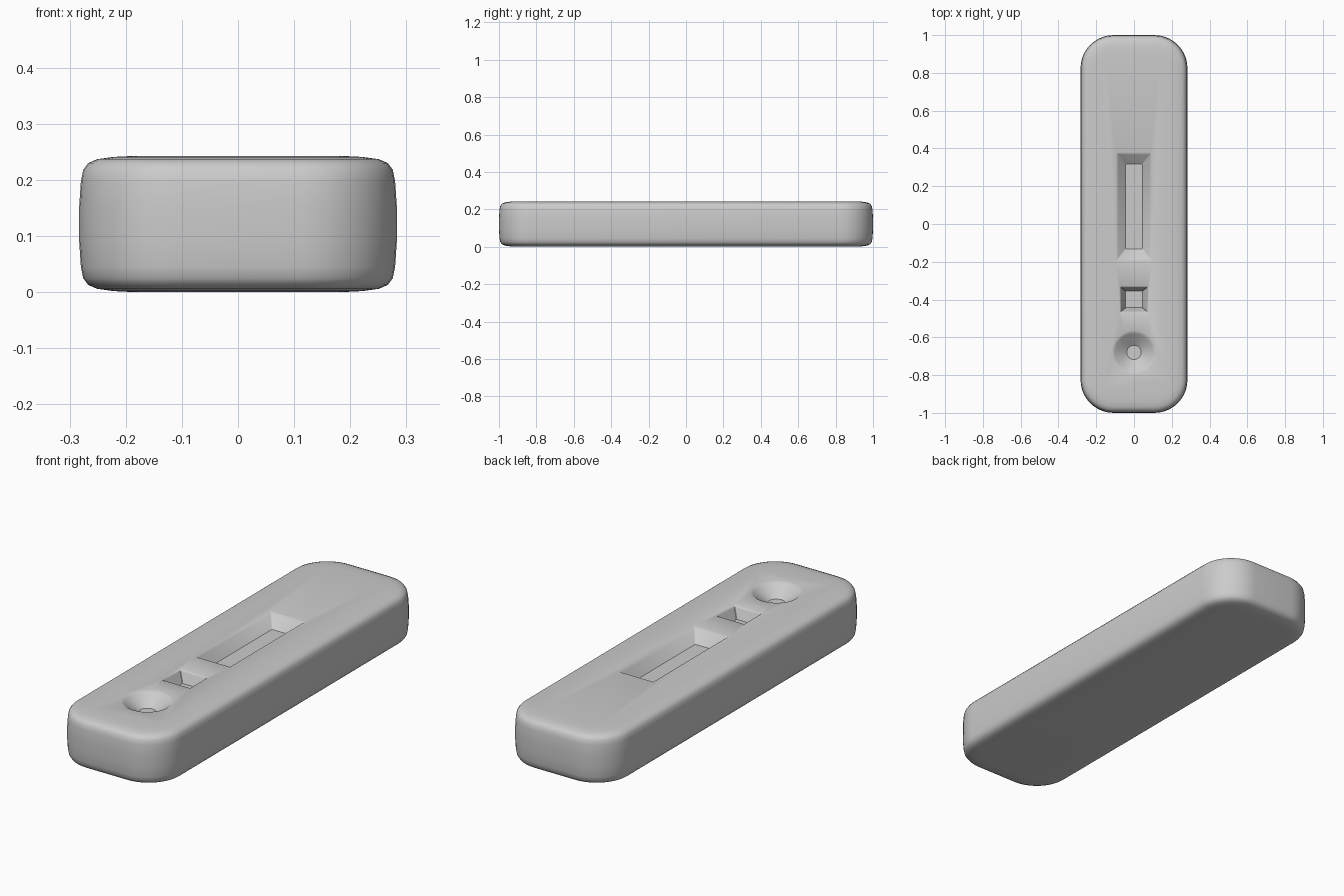
import bpy, bmesh
from math import sin, cos, pi

if "Cube" in bpy.data.objects:
    bpy.data.objects.remove(bpy.data.objects["Cube"])

H = 0.243


def outline(hx, hy, r, cy, z, n):
    """Rounded rectangle loop, n segments per corner."""
    pts = []
    for k, (sx, sy) in enumerate([(1, 1), (-1, 1), (-1, -1), (1, -1)]):
        for i in range(n + 1):
            a = (k + i / n) * pi / 2
            pts.append((sx * (hx - r) + r * cos(a), cy + sy * (hy - r) + r * sin(a), z))
    return pts


def loft(name, loops):
    """Closed solid through a stack of loops, bottom to top."""
    bm = bmesh.new()
    rings = [[bm.verts.new(p) for p in loop] for loop in loops]
    for a, b in zip(rings, rings[1:]):
        for i in range(len(a)):
            j = (i + 1) % len(a)
            bm.faces.new((a[i], a[j], b[j], b[i]))
    bm.faces.new(rings[0][::-1])
    bm.faces.new(rings[-1])
    bmesh.ops.remove_doubles(bm, verts=bm.verts, dist=1e-5)
    bmesh.ops.recalc_face_normals(bm, faces=bm.faces)
    me = bpy.data.meshes.new(name)
    bm.to_mesh(me)
    bm.free()
    ob = bpy.data.objects.new(name, me)
    bpy.context.collection.objects.link(ob)
    return ob


# Cassette body: rounded plan, soft top and bottom edges, slightly bowed sides
edge = [(0.10, 0), (0.06, 0.002), (0.032, 0.006), (0.016, 0.013),
        (0.007, 0.025), (0.003, 0.045), (0.0, 0.09)]
profile = edge + [(d, H - z) for d, z in reversed(edge)]
body = loft("cassette_body",
            [outline(0.283 - d, 1 - d, 0.175 - d, 0, z, 10) for d, z in profile])


# Sloped recesses: (name, centre y, top half sizes, floor half sizes, is round)
recesses = [
    ("result_window", 0.093, (0.092, 0.284), (0.044, 0.225), False),
    ("small_window", -0.399, (0.074, 0.068), (0.044, 0.044), False),
    ("sample_well", -0.68, (0.112, 0.112), (0.038, 0.038), True),
]
DEPTH = 0.052
# fraction of slope, fraction of height: straight wall then a softened lip
steps = [(0, 0), (0.82, 0.84), (0.93, 0.95), (1.04, 1.0), (1.06, 1.08)]
for name, cy, top, low, is_round in recesses:
    loops = []
    for s, h in steps:
        hx = low[0] + (top[0] - low[0]) * s
        hy = low[1] + (top[1] - low[1]) * s
        r = hx if is_round else 0.002
        loops.append(outline(hx, hy, r, cy, H - DEPTH * (1 - h), 8 if is_round else 1))
    cutter = loft(name + "_cutter", loops)
    cutter.hide_render = True
    cutter.hide_set(True)
    mod = body.modifiers.new(name, 'BOOLEAN')
    mod.operation = 'DIFFERENCE'
    mod.solver = 'EXACT'
    mod.object = cutter

# Apply the cuts and drop the cutters
deps = bpy.context.evaluated_depsgraph_get()
mesh = bpy.data.meshes.new_from_object(body.evaluated_get(deps))
body.modifiers.clear()
body.data = mesh
for ob in list(bpy.data.objects):
    if ob.name.endswith("_cutter"):
        bpy.data.objects.remove(ob)

bpy.ops.object.select_all(action='DESELECT')
body.select_set(True)
bpy.context.view_layer.objects.active = body
bpy.ops.object.shade_smooth_by_angle(angle=0.6)
